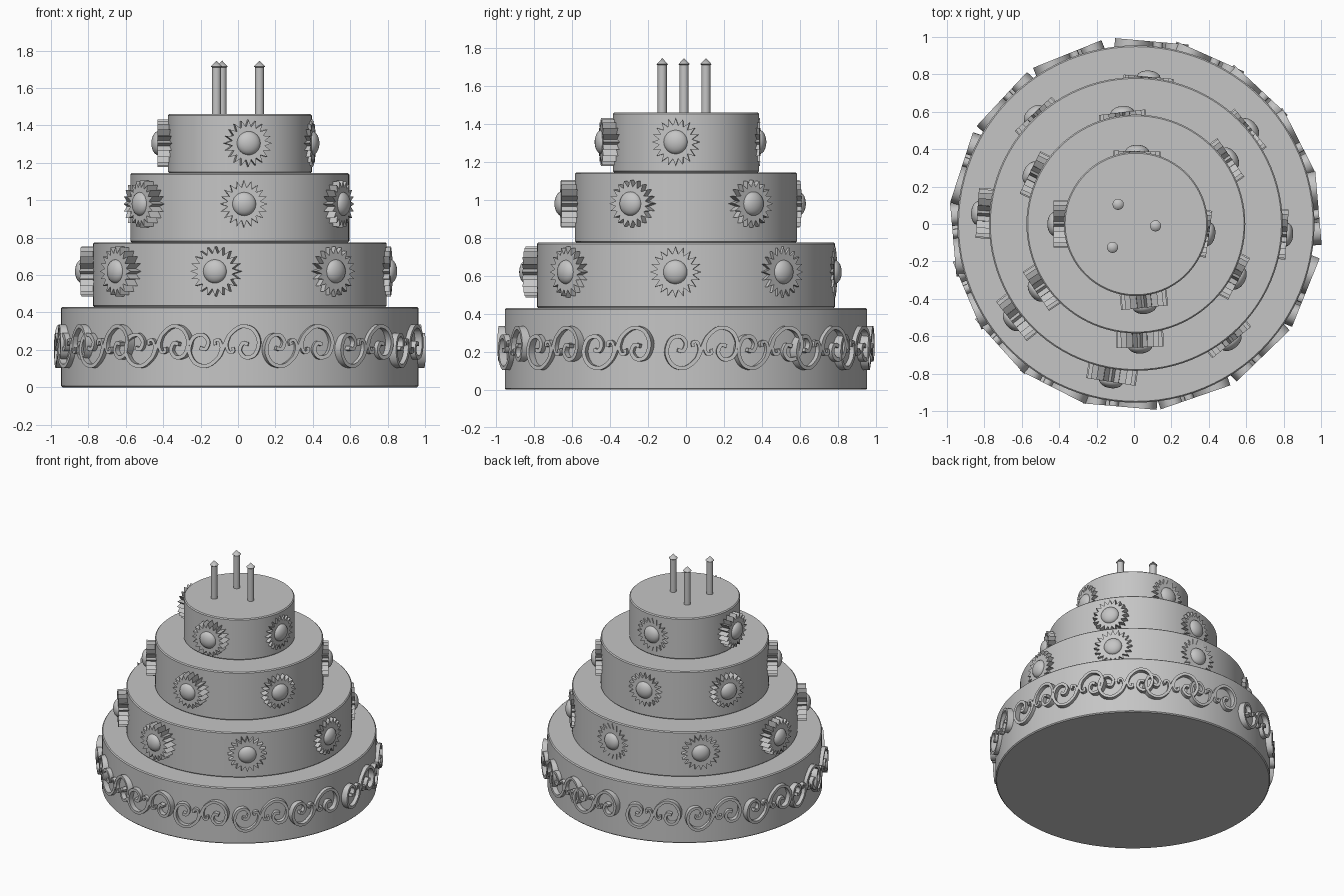
import bpy, bmesh, math
from mathutils import Matrix, Vector

if "Cube" in bpy.data.objects:
    bpy.data.objects.remove(bpy.data.objects["Cube"], do_unlink=True)

CENTRE_X = 0.01

icing = bpy.data.materials.new("icing_grey")
icing.use_nodes = True
icing.diffuse_color = (0.56, 0.56, 0.56, 1)
icing.node_tree.nodes["Principled BSDF"].inputs["Base Color"].default_value = icing.diffuse_color


def make(name, bm, matrix=None, smooth=True):
    """Turn a bmesh into a named object."""
    bmesh.ops.recalc_face_normals(bm, faces=bm.faces[:])
    mesh = bpy.data.meshes.new(name)
    bm.to_mesh(mesh)
    bm.free()
    mesh.materials.append(icing)
    obj = bpy.data.objects.new(name, mesh)
    bpy.context.collection.objects.link(obj)
    if matrix:
        obj.matrix_world = matrix
    if smooth:
        bpy.ops.object.select_all(action="DESELECT")
        obj.select_set(True)
        bpy.context.view_layer.objects.active = obj
        bpy.ops.object.shade_smooth_by_angle(angle=math.radians(35))
    return obj


def lathe(name, profile, x, y, steps):
    """Revolve a (radius, height) profile about a vertical axis."""
    bm = bmesh.new()
    verts = [bm.verts.new((r, 0, z)) for r, z in profile]
    edges = [bm.edges.new(pair) for pair in zip(verts, verts[1:])]
    bmesh.ops.spin(bm, geom=verts + edges, cent=(0, 0, 0), axis=(0, 0, 1),
                   angle=2 * math.pi, steps=steps, use_duplicate=False)
    bmesh.ops.remove_doubles(bm, verts=bm.verts[:], dist=0.0001)
    return make(name, bm, Matrix.Translation((x, y, 0)))


def on_side(degrees, radius, z):
    """Frame on the cake wall: x along it, y up, z outward."""
    a = math.radians(degrees)
    out = Vector((math.cos(a), math.sin(a), 0))
    along = Vector((-out.y, out.x, 0))
    m = Matrix((along, Vector((0, 0, 1)), out)).transposed().to_4x4()
    m.translation = out * radius + Vector((CENTRE_X, 0, z))
    return m


# Cake tiers with slightly rounded rims
tiers = [("bottom_tier", 0.955, 0, 0.43), ("second_tier", 0.785, 0.43, 0.775),
         ("third_tier", 0.585, 0.775, 1.145), ("top_tier", 0.385, 1.145, 1.46)]
for name, r, low, high in tiers:
    b = 0.007
    lathe(name, [(0, low), (r - b, low), (r, low + b), (r, high - b),
                 (r - b, high), (0, high)], CENTRE_X, 0, 96)

# Candles with pointed tips
for i, (x, y) in enumerate([(-0.085, 0.105), (0.115, -0.01), (-0.115, -0.125)]):
    lathe(f"candle_{i + 1}", [(0, 1.45), (0.024, 1.45), (0.024, 1.71),
                              (0.03, 1.715), (0, 1.747)], x, y, 16)


def flower(name, degrees, face, z, size):
    """Rayed flower with a domed centre, its face at the given radius."""
    rays, depth = 20, 0.085
    bm = bmesh.new()
    ring = []
    for i in range(rays * 2):
        a = math.pi * i / rays
        r = size if i % 2 == 0 else size * 0.7
        ring.append(bm.verts.new((r * math.cos(a), r * math.sin(a), -depth)))
    base = bm.faces.new(ring)
    top = bmesh.ops.extrude_face_region(bm, geom=[base])["geom"]
    bmesh.ops.translate(bm, vec=(0, 0, depth),
                        verts=[g for g in top if isinstance(g, bmesh.types.BMVert)])
    make(name, bm, on_side(degrees, face, z), smooth=False)
    bm = bmesh.new()
    bmesh.ops.create_uvsphere(bm, u_segments=24, v_segments=14, radius=0.064)
    make(name + "_centre", bm, on_side(degrees, face - 0.005, z) @ Matrix.Diagonal((1, 1, 0.6, 1)))


# Flowers per tier: height, size, then (angle, face radius)
flower_rows = {
    "second_tier_flower": (0.62, 0.134, [(261, 0.855), (309, 0.815), (356, 0.81), (40, 0.8),
                                         (85, 0.79), (133, 0.805), (176, 0.85), (218, 0.845)]),
    "third_tier_flower": (0.98, 0.126, [(272, 0.66), (332, 0.625), (35, 0.62), (97, 0.602),
                                        (154, 0.63), (214, 0.645)]),
    "top_tier_flower": (1.305, 0.126, [(276, 0.45), (352, 0.395), (89, 0.39), (180, 0.44)]),
}
for name, (z, size, places) in flower_rows.items():
    for i, (angle, face) in enumerate(places):
        flower(f"{name}_{i + 1}", angle, face, z, size)


def smooth_path(points, steps=5):
    """Catmull-Rom path through the points."""
    p = [Vector(q) for q in points]
    p = [2 * p[0] - p[1]] + p + [2 * p[-1] - p[-2]]
    path = []
    for a, b, c, d in zip(p, p[1:], p[2:], p[3:]):
        for s in range(steps):
            t = s / steps
            path.append(0.5 * (2 * b + (c - a) * t + (2 * a - 5 * b + 4 * c - d) * t * t
                               + (3 * b - a - 3 * c + d) * t ** 3))
    return path + [p[-2]]


def ribbon(bm, path, width, depth):
    """Flat strip along a path with square sides."""
    rows = []
    for i, p in enumerate(path):
        d = (path[min(i + 1, len(path) - 1)] - path[max(i - 1, 0)]).normalized()
        n = Vector((-d.y, d.x)) * width / 2
        rows.append([bm.verts.new((q.x, q.y, z)) for q, z in
                     ((p + n, 0), (p - n, 0), (p - n, -depth), (p + n, -depth))])
    for r, s in zip(rows, rows[1:]):
        for k in range(4):
            j = (k + 1) % 4
            bm.faces.new((r[k], r[j], s[j], s[k]))
    bm.faces.new(rows[0])
    bm.faces.new(rows[-1])


# S-shaped scrolls round the bottom tier, each with two small hooks
half = [(0.03, 0.06), (0.09, 0.105), (0.155, 0.09), (0.187, 0.025), (0.165, -0.045),
        (0.115, -0.06), (0.085, -0.025), (0.1, 0.015), (0.13, 0.01)]
hook = [(0.03, 0.06), (0.014, 0.01), (0.025, -0.03), (0.05, -0.028), (0.047, -0.006)]


def turned(points):
    return [(-x, -y) for x, y in points]


scroll_angles = [265, 289, 314, 338, 5, 27, 47, 66, 85, 112, 137, 162, 185, 203, 222, 243]
for i, angle in enumerate(scroll_angles):
    bm = bmesh.new()
    ribbon(bm, smooth_path(turned(half)[::-1] + [(0, 0)] + half), 0.02, 0.05)
    for h in (hook, turned(hook)):
        ribbon(bm, smooth_path(h, 4), 0.016, 0.05)
    make(f"scroll_{i + 1}", bm, on_side(angle, 0.98, 0.22))
